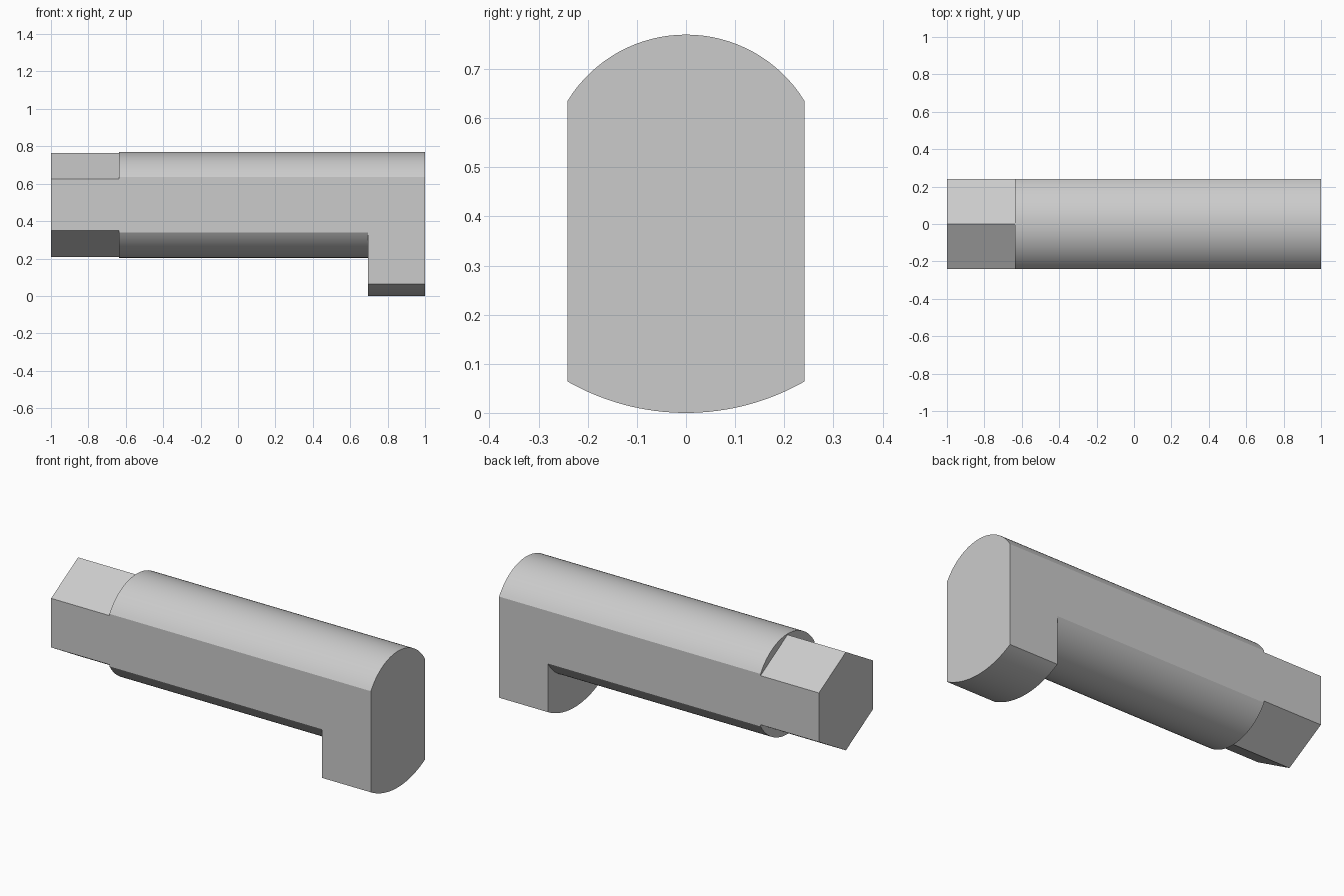
import bpy, bmesh, math

if "Cube" in bpy.data.objects:
    bpy.data.objects.remove(bpy.data.objects["Cube"])

AXIS_Z = 0.487   # height of the common axis
HALF_W = 0.241   # half width between the two side flats

# Single steel colour
steel = bpy.data.materials.new("Steel grey")
steel.use_nodes = True
steel.diffuse_color = (0.6, 0.6, 0.6, 1)
steel.node_tree.nodes["Principled BSDF"].inputs["Base Color"].default_value = (0.6, 0.6, 0.6, 1)

# Bands along x: start, end, radius, arc segments (two segments give a hexagon)
HEX = (-1.0, -0.635, 0.278, 2)
upper = [HEX, (-0.635, 1.0, 0.283, 32)]
lower = [HEX, (-0.635, 0.695, 0.283, 32), (0.695, 1.0, 0.487, 32)]

bm = bmesh.new()


def arc(x, radius, segments, sign):
    """Row of vertices across the top or bottom, from one flat to the other."""
    limit = math.asin(HALF_W / radius)
    row = []
    for i in range(segments + 1):
        a = limit * (2 * i / segments - 1)
        row.append(bm.verts.new((x, radius * math.sin(a),
                                 AXIS_Z + sign * radius * math.cos(a))))
    return row


def make_bands(bands, sign):
    """Curved strips plus the stepped shoulders that join them."""
    rows = []
    for x0, x1, radius, segments in bands:
        a, b = (arc(x, radius, segments, sign) for x in (x0, x1))
        for i in range(segments):
            bm.faces.new((a[i], b[i], b[i + 1], a[i + 1]))
        if rows:
            bm.faces.new(rows[-1] + a[::-1])
        rows += [a, b]
    return rows


top_rows = make_bands(upper, 1)
bottom_rows = make_bands(lower, -1)

# End faces
for end in (0, -1):
    bm.faces.new(top_rows[end] + bottom_rows[end][::-1])

# Side flats, each running the whole length
for side in (0, -1):
    bm.faces.new([r[side] for r in top_rows] + [r[side] for r in bottom_rows[::-1]])

bmesh.ops.recalc_face_normals(bm, faces=bm.faces)
mesh = bpy.data.meshes.new("stepped_pin")
bm.to_mesh(mesh)
bm.free()
mesh.materials.append(steel)
pin = bpy.data.objects.new("stepped_pin", mesh)
bpy.context.collection.objects.link(pin)

# Smooth curves, crisp edges
bpy.ops.object.select_all(action="DESELECT")
pin.select_set(True)
bpy.context.view_layer.objects.active = pin
bpy.ops.object.shade_smooth_by_angle(angle=math.radians(20))
